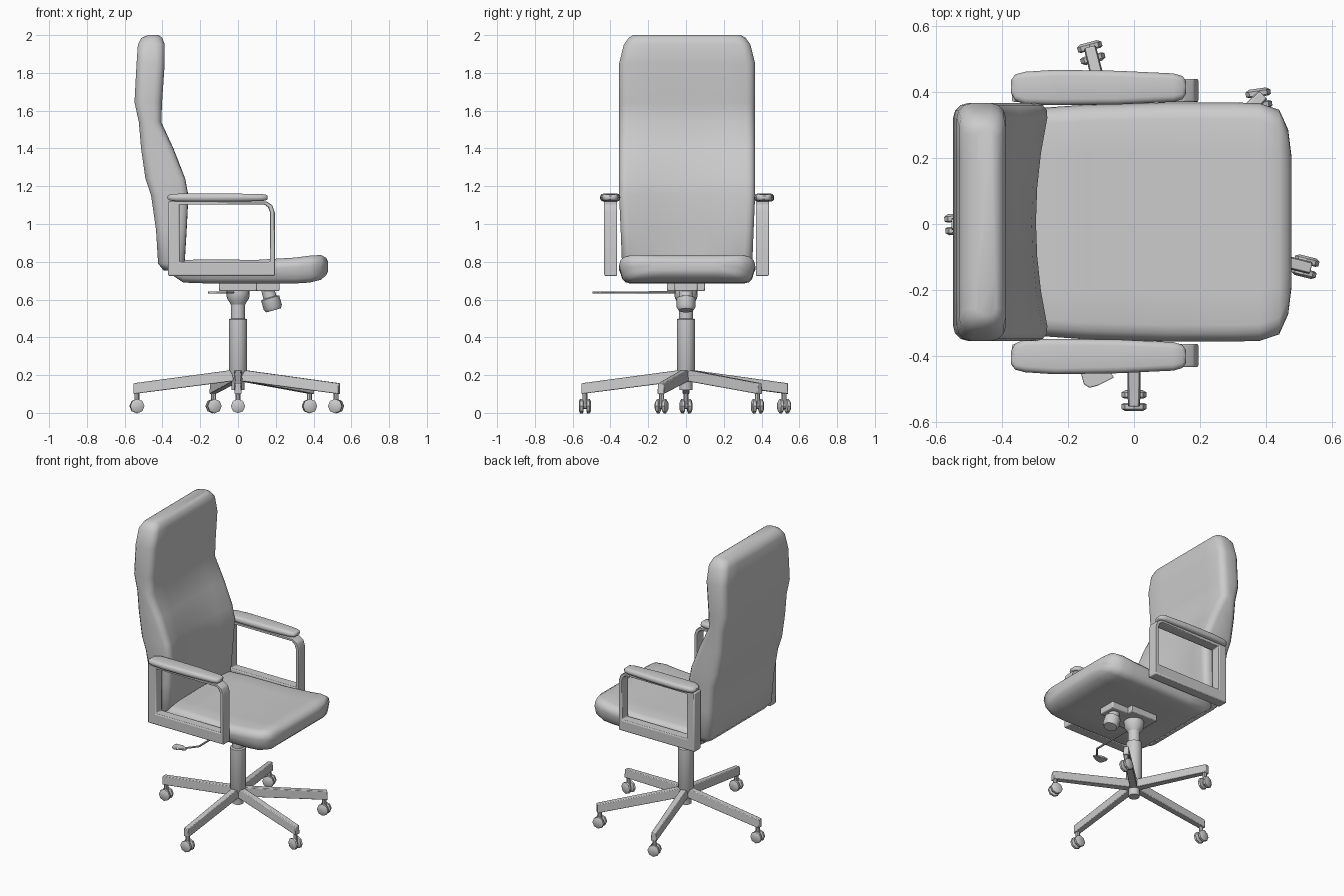
import bpy, bmesh
from math import sin, cos, pi, radians
from mathutils import Vector, Matrix

if "Cube" in bpy.data.objects:
    bpy.data.objects.remove(bpy.data.objects["Cube"])

YC = 0.006  # upholstery sits a touch off centre


def loft(name, rings, angle=40, closed=False, bevel=0):
    """Skin a list of equal-length rings; cap the ends or close the loop."""
    bm = bmesh.new()
    vs = [[bm.verts.new(p) for p in r] for r in rings]
    n = len(vs[0])
    pairs = list(zip(vs, vs[1:])) + ([(vs[-1], vs[0])] if closed else [])
    for a, b in pairs:
        for i in range(n):
            j = (i + 1) % n
            bm.faces.new((a[i], a[j], b[j], b[i]))
    if not closed:
        bm.faces.new(vs[0])
        bm.faces.new(vs[-1])
    bmesh.ops.recalc_face_normals(bm, faces=bm.faces)
    me = bpy.data.meshes.new(name)
    bm.to_mesh(me)
    bm.free()
    ob = bpy.data.objects.new(name, me)
    bpy.context.collection.objects.link(ob)
    if bevel:
        m = ob.modifiers.new("bevel", 'BEVEL')
        m.width, m.segments, m.limit_method = bevel, 2, 'ANGLE'
    bpy.ops.object.select_all(action='DESELECT')
    ob.select_set(True)
    bpy.context.view_layer.objects.active = ob
    bpy.ops.object.shade_smooth_by_angle(angle=radians(angle))
    return ob


def rrect(hu, hv, r, seg=3, mid=5):
    """Rounded rectangle in (u, v), long sides split so they can be dished."""
    r = min(r, hu * .95, hv * .95)
    pts = []
    for k, (su, sv) in enumerate([(1, 1), (-1, 1), (-1, -1), (1, -1)]):
        for i in range(seg + 1):
            t = (k + i / seg) * pi / 2
            pts.append((su * (hu - r) + r * cos(t), sv * (hv - r) + r * sin(t)))
        if k in (0, 2):
            for i in range(1, mid + 1):
                pts.append(((hu - r) * su * (1 - 2 * i / (mid + 1)), sv * hv))
    return pts


def turned(name, base, direction, profile, n=16):
    """Round part: (distance, radius) steps along a direction."""
    q = Vector(direction).to_track_quat('Z', 'Y')
    rings = [[Vector(base) + q @ Vector((r * cos(2 * pi * i / n), r * sin(2 * pi * i / n), d))
              for i in range(n)] for d, r in profile]
    return loft(name, rings)


def box(name, x0, x1, y0, y1, z0, z1, bevel=.006):
    return loft(name, [[(x0, y0, z), (x1, y0, z), (x1, y1, z), (x0, y1, z)] for z in (z0, z1)], bevel=bevel)


# Backrest: z, back x, front x, half width, dish of the front
back_rows = [(.755, -.395, -.295, .325, .01), (.79, -.423, -.275, .345, .03), (.97, -.434, -.262, .352, .04),
             (1.15, -.46, -.252, .36, .045), (1.24, -.49, -.27, .36, .04), (1.4, -.513, -.337, .36, .02),
             (1.54, -.525, -.405, .36, .005), (1.645, -.548, -.402, .36, 0), (1.85, -.537, -.388, .36, 0),
             (1.95, -.53, -.388, .335, 0), (1.985, -.512, -.4, .31, 0), (2.0, -.475, -.42, .285, 0)]
rings = []
for z, xb, xf, hw, dish in back_rows:
    hd, cx = (xf - xb) / 2, (xf + xb) / 2
    rings.append([(cx + v - (dish * (1 - (u / hw) ** 2) if v > 0 else 0), u + YC, z)
                  for u, v in rrect(hw, hd, .045)])
loft("backrest", rings, 60)

# Seat: x, half width, bottom z, top z
seat_rows = [(-.35, .32, .73, .78), (-.29, .345, .69, .81), (-.15, .355, .685, .812), (.1, .362, .685, .81),
             (.3, .362, .685, .822), (.38, .36, .69, .832), (.44, .34, .705, .836), (.467, .28, .73, .82),
             (.477, .2, .75, .8)]
rings = []
for x, hw, zb, zt in seat_rows:
    hz, cz = (zt - zb) / 2, (zt + zb) / 2
    rings.append([(x, u * (.97 if v < 0 else 1) + YC, cz + v) for u, v in rrect(hw, hz, .05)])
loft("seat", rings, 60)

# Armrests: flat metal loop plus a padded top, one each side
outer = [(-.37, .725), (.195, .725), (.195, 1.06), (.182, 1.1), (.15, 1.12), (-.37, 1.12)]
inner = [(-.31, .8), (.17, .8), (.17, 1.06), (.16, 1.088), (.14, 1.103), (-.31, 1.103)]
pad_rows = [(-.372, .39, .43, .008), (-.36, .368, .447, .016), (-.33, .356, .455, .02), (-.24, .354, .461, .021),
            (-.05, .356, .458, .021), (.12, .364, .45, .019), (.147, .372, .442, .016), (.157, .388, .428, .008)]
for side, label in ((1, "left"), (-1, "right")):
    loops = [[(x, side * y + .003, z) for x, z in prof]
             for prof, y in ((outer, .367), (outer, .436), (inner, .436), (inner, .367))]
    loft(label + "_arm_frame", loops, closed=True, bevel=.006)
    loft(label + "_arm_pad", [[(x, side * (a + b) / 2 + YC + u, 1.14 + v) for u, v in rrect((b - a) / 2, h, .018, 3, 1)]
                              for x, a, b, h in pad_rows], 50)

# Tilt mechanism under the seat
box("mechanism_plate", -.1, .1, -.1, .1, .645, .7)
box("mechanism_arm", .08, .22, -.06, .06, .645, .7)
turned("tension_knob", (.155, 0, .66), (.035, 0, -.12),
       [(0, .034), (.05, .036), (.055, .05), (.105, .05), (.122, .04)], 12)
turned("mechanism_cone", (0, 0, .57), (0, 0, 1), [(0, .035), (.035, .058), (.06, .062), (.08, .062)])

# Height lever: bent rod and flat paddle
path = [(-.025, 0, .639), (-.025, -.38, .637), (-.085, -.455, .637)]
for i in range(2):
    a, b = Vector(path[i]), Vector(path[i + 1])
    turned("lever_rod", a, b - a, [(0, .006), ((b - a).length, .006)], 8)
paddle = [(-.06, -.465), (-.075, -.445), (-.11, -.433), (-.155, -.435), (-.16, -.455), (-.152, -.485),
          (-.135, -.496), (-.11, -.49)]
loft("lever_paddle", [[(x, y, z) for x, y in paddle] for z in (.631, .643)], bevel=.003)

# Gas column and base hub
turned("gas_column", (0, 0, 0), (0, 0, 1),
       [(.12, .034), (.2, .036), (.225, .048), (.495, .048), (.5, .037), (.58, .037)], 20)

# Five legs with twin-wheel casters: leg angle, caster swivel
for ang, swivel in ((104, 15), (45, 8), (-14, -14), (-90, 0), (180, 5)):
    rot = Matrix.Rotation(radians(ang), 4, 'Z')
    leg = [(.01, .024, .17, .23), (.553, .019, .1, .157)]
    loft("base_leg", [[rot @ Vector(p) for p in ((r, -w, z0), (r, w, z0), (r, w * .8, z1), (r, -w * .8, z1))]
                      for r, w, z0, z1 in leg], 30, bevel=.004)
    c = rot @ Vector((.535, 0, 0))
    turned("caster_stem", c, (0, 0, 1), [(.035, .013), (.11, .013)], 8)
    axis = Matrix.Rotation(radians(swivel), 4, 'Z') @ Vector((0, 1, 0))
    hub = c + Vector((0, 0, .036))
    turned("caster_axle", hub - axis * .022, axis, [(0, .015), (.044, .015)], 8)
    for s in (1, -1):
        turned("caster_wheel", hub + axis * s * .007, axis * s,
               [(0, .03), (.004, .038), (.018, .038), (.025, .026)], 8)
